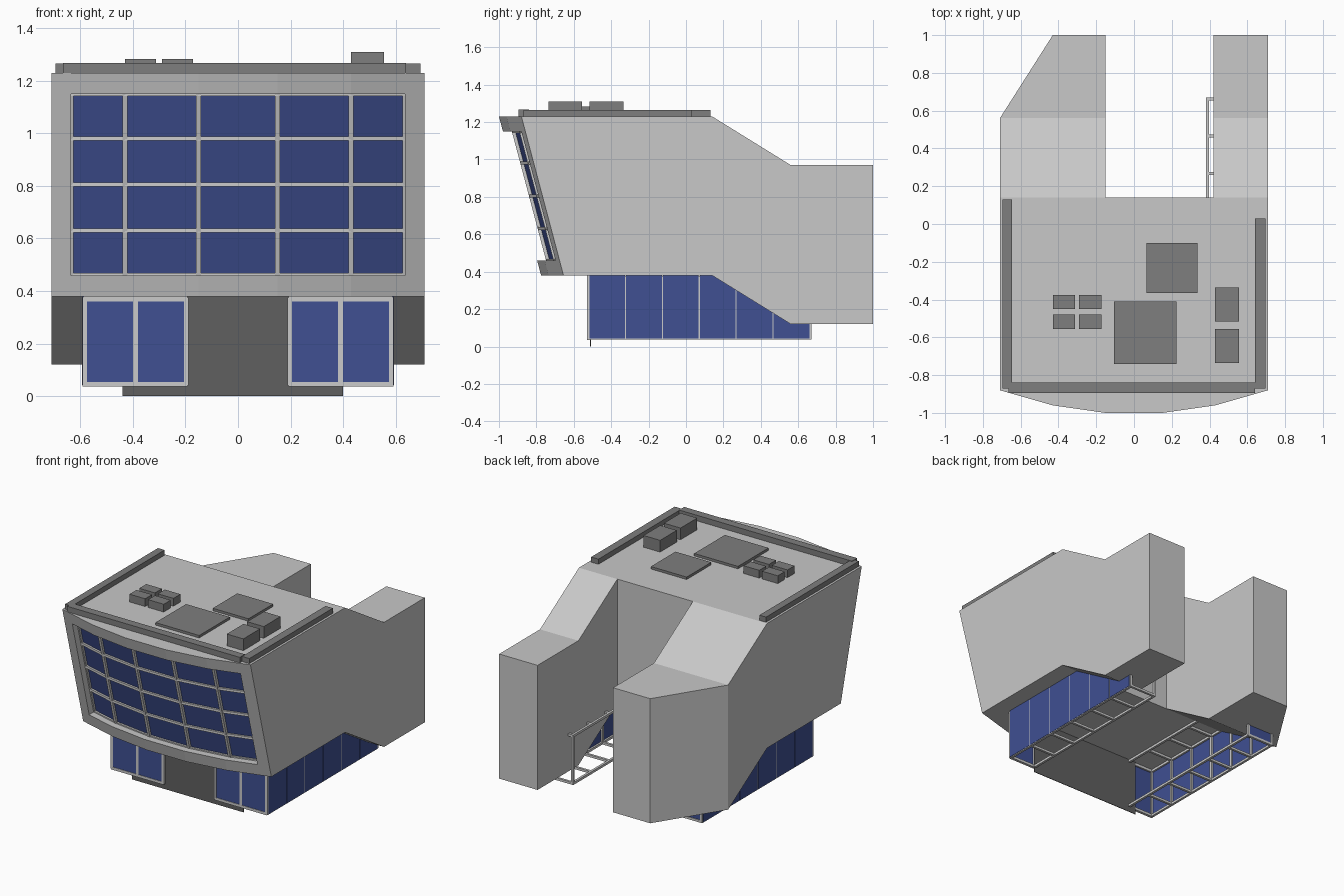
import bpy, bmesh
from mathutils import Vector, Matrix

cube = bpy.data.objects.get("Cube")
if cube:
    bpy.data.objects.remove(cube, do_unlink=True)


def material(name, color):
    m = bpy.data.materials.new(name)
    m.use_nodes = True
    m.diffuse_color = (*color, 1)
    m.node_tree.nodes["Principled BSDF"].inputs["Base Color"].default_value = (*color, 1)
    return m


CONCRETE = material("light concrete", (0.58, 0.58, 0.58))
FRAME = material("frame grey", (0.6, 0.6, 0.6))
ROOF = material("roof grey", (0.21, 0.21, 0.21))
DARK = material("dark wall grey", (0.115, 0.115, 0.115))
GLASS = material("blue glass", (0.05, 0.08, 0.29))


def finish(name, bm, mat, solid=True):
    bmesh.ops.remove_doubles(bm, verts=bm.verts, dist=0.0005)
    if solid:
        bmesh.ops.recalc_face_normals(bm, faces=bm.faces)
    mesh = bpy.data.meshes.new(name)
    bm.to_mesh(mesh)
    bm.free()
    mesh.materials.append(mat)
    ob = bpy.data.objects.new(name, mesh)
    bpy.context.collection.objects.link(ob)
    return ob


def face(bm, *points):
    return bm.faces.new([bm.verts.new(p) for p in points])


def box(name, mat, x0, x1, y0, y1, z0, z1):
    bm = bmesh.new()
    size = Matrix.Diagonal((x1 - x0, y1 - y0, z1 - z0, 1))
    mid = Matrix.Translation(((x0 + x1) / 2, (y0 + y1) / 2, (z0 + z1) / 2))
    bmesh.ops.create_cube(bm, size=1, matrix=mid @ size)
    return finish(name, bm, mat)


def bar(bm, p, q, w):
    """Square bar from p to q."""
    p, q = Vector(p), Vector(q)
    d = q - p
    up = "Y" if abs(d.normalized().y) < 0.8 else "Z"
    turn = d.to_track_quat("Z", "Y").to_matrix().to_4x4() if up == "Y" else d.to_track_quat("Y", "Z").to_matrix().to_4x4()
    length = d.length + w * 0.5
    size = (w, w, length, 1) if up == "Y" else (w, length, w, 1)
    bmesh.ops.create_cube(bm, size=1, matrix=Matrix.Translation((p + q) / 2) @ turn @ Matrix.Diagonal(size))


# Curved, leaning front surface
TOP, BOTTOM, REAR = 1.23, 0.38, 0.14
STATIONS = [(0.15, -1.0), (0.43, -0.96), (0.71, -0.88)]


def front(x, z, depth=0.0):
    a = abs(x)
    y = STATIONS[0][1]
    for (xa, ya), (xb, yb) in zip(STATIONS, STATIONS[1:]):
        if a > xa:
            y = ya + (yb - ya) * (a - xa) / (xb - xa)
    return (x, y + 0.265 * (TOP - z) + depth, z)


xs = [-0.71, -0.635, -0.43, -0.15, 0.15, 0.43, 0.635, 0.71]
zs = [BOTTOM, 0.46, 1.15, TOP]
RECESS = 0.065

# Main block with recessed window opening
bm = bmesh.new()
for i, (a, b) in enumerate(zip(xs, xs[1:])):
    for j, (c, d) in enumerate(zip(zs, zs[1:])):
        inside = 0 < i < len(xs) - 2 and j == 1
        r = RECESS + 0.01 if inside else 0
        face(bm, front(a, c, r), front(b, c, r), front(b, d, r), front(a, d, r))
        if inside:
            for z in (c, d):
                face(bm, front(a, z), front(b, z), front(b, z, r), front(a, z, r))
    for z in (BOTTOM, TOP):
        face(bm, front(a, z), front(b, z), (b, REAR, z), (a, REAR, z))
    face(bm, (a, REAR, BOTTOM), (b, REAR, BOTTOM), (b, REAR, TOP), (a, REAR, TOP))
for x in (xs[1], xs[-2]):
    r = RECESS + 0.01
    face(bm, front(x, zs[1]), front(x, zs[2]), front(x, zs[2], r), front(x, zs[1], r))
for x in (xs[0], xs[-1]):
    face(bm, *[front(x, z) for z in zs], (x, REAR, TOP), (x, REAR, BOTTOM))
finish("main_block", bm, CONCRETE)

# Rear wings stepping down behind the main block
WING = [(0.14, 1.23), (0.56, 0.97), (1, 0.97), (1, 0.12), (0.56, 0.12), (0.14, 0.38)]


def wing(name, x0, x1, chamfer=False):
    bm = bmesh.new()
    f = face(bm, *[(x0, y, z) for y, z in WING])
    g = face(bm, *[(x1, y, z) for y, z in WING])
    va, vb = list(f.verts), list(g.verts)
    for i in range(len(WING)):
        k = (i + 1) % len(WING)
        bm.faces.new((va[i], va[k], vb[k], vb[i]))
    if chamfer:
        bmesh.ops.bisect_plane(bm, geom=bm.verts[:] + bm.edges[:] + bm.faces[:], dist=0.0001,
                               plane_co=(-0.71, 0.56, 0), plane_no=(-0.44, 0.28, 0), clear_outer=True)
        bmesh.ops.holes_fill(bm, edges=[e for e in bm.edges if e.is_boundary], sides=0)
    finish(name, bm, CONCRETE)


wing("left_wing", 0.42, 0.71)
wing("right_wing", -0.71, -0.15, chamfer=True)

# Upper window glass, mullions and transoms
rows = [0.46, 0.63, 0.805, 0.98, 1.15]
cols = xs[1:-1]
glass, grid = bmesh.new(), bmesh.new()
for a, b in zip(cols, cols[1:]):
    face(glass, *[front(x, z, RECESS) for x, z in ((a, rows[0]), (b, rows[0]), (b, rows[-1]), (a, rows[-1]))])
    for z in rows:
        bar(grid, front(a, z, RECESS - 0.008), front(b, z, RECESS - 0.008), 0.016)
for x in cols:
    bar(grid, front(x, rows[0], RECESS - 0.008), front(x, rows[-1], RECESS - 0.008), 0.018)
finish("upper_window_glass", glass, GLASS, solid=False)
finish("upper_window_frame", grid, FRAME)

# Ground floor glazing, mirrored left and right
LOW, HIGH, FRONT_Y = 0.045, 0.37, -0.52
posts = [FRONT_Y + 0.197 * i for i in range(7)]
END = posts[-1]
for s, side in ((1, "left"), (-1, "right")):
    frame = bmesh.new()
    lines = [s * 0.583, s * 0.39, s * 0.197]
    for x in lines:
        bar(frame, (x, FRONT_Y, LOW), (x, FRONT_Y, HIGH), 0.018)
    for z in (LOW, HIGH):
        bar(frame, (lines[0], FRONT_Y, z), (lines[2], FRONT_Y, z), 0.018)
        for x in lines[:2]:
            bar(frame, (x, FRONT_Y, z), (x, END, z), 0.016)
        for y in posts[1:]:
            bar(frame, (lines[0], y, z), (lines[1], y, z), 0.016)
    for y in posts[1:]:
        bar(frame, (lines[0], y, LOW), (lines[0], y, HIGH), 0.016)
    bar(frame, (lines[1], END, LOW), (lines[1], END, HIGH), 0.016)
    finish(side + "_ground_frame", frame, FRAME)

    for i, (a, b) in enumerate(zip(posts, posts[1:])):
        x = s * 0.59
        box(f"{side}_side_pane_{i}", GLASS, x - 0.003, x + 0.003, a + 0.003, b - 0.003, 0.042, BOTTOM)
    for i, (a, b) in enumerate(zip(lines, lines[1:])):
        lo, hi = sorted((a, b))
        box(f"{side}_front_pane_{i}", GLASS, lo + 0.008, hi - 0.008,
            FRONT_Y - 0.006, FRONT_Y - 0.002, 0.052, BOTTOM - 0.015)
box("rear_pane", GLASS, -0.583, -0.39, END - 0.003, END + 0.003, LOW, BOTTOM)

# Dark entrance wall behind the glass
box("entrance_wall", DARK, -0.44, 0.40, -0.512, -0.508, 0, BOTTOM)

# Roof parapets
box("front_parapet", ROOF, -0.665, 0.64, -0.895, -0.84, TOP, 1.268)
box("right_parapet", ROOF, -0.695, -0.645, -0.87, 0.13, TOP, 1.265)
box("left_parapet", ROOF, 0.64, 0.695, -0.87, 0.03, TOP, 1.265)

# Roof plates and equipment boxes
box("large_roof_plate", ROOF, -0.105, 0.225, -0.74, -0.41, TOP, 1.247)
box("small_roof_plate", ROOF, 0.065, 0.335, -0.365, -0.1, TOP, 1.247)
for i, y in enumerate((-0.735, -0.515)):
    box(f"tall_roof_unit_{i}", ROOF, 0.43, 0.555, y, y + 0.18, TOP, 1.31)
for i, x in enumerate((-0.43, -0.29)):
    for j, y in enumerate((-0.555, -0.45)):
        box(f"low_roof_unit_{i}{j}", ROOF, x, x + 0.118, y, y + 0.075, TOP, 1.283)
